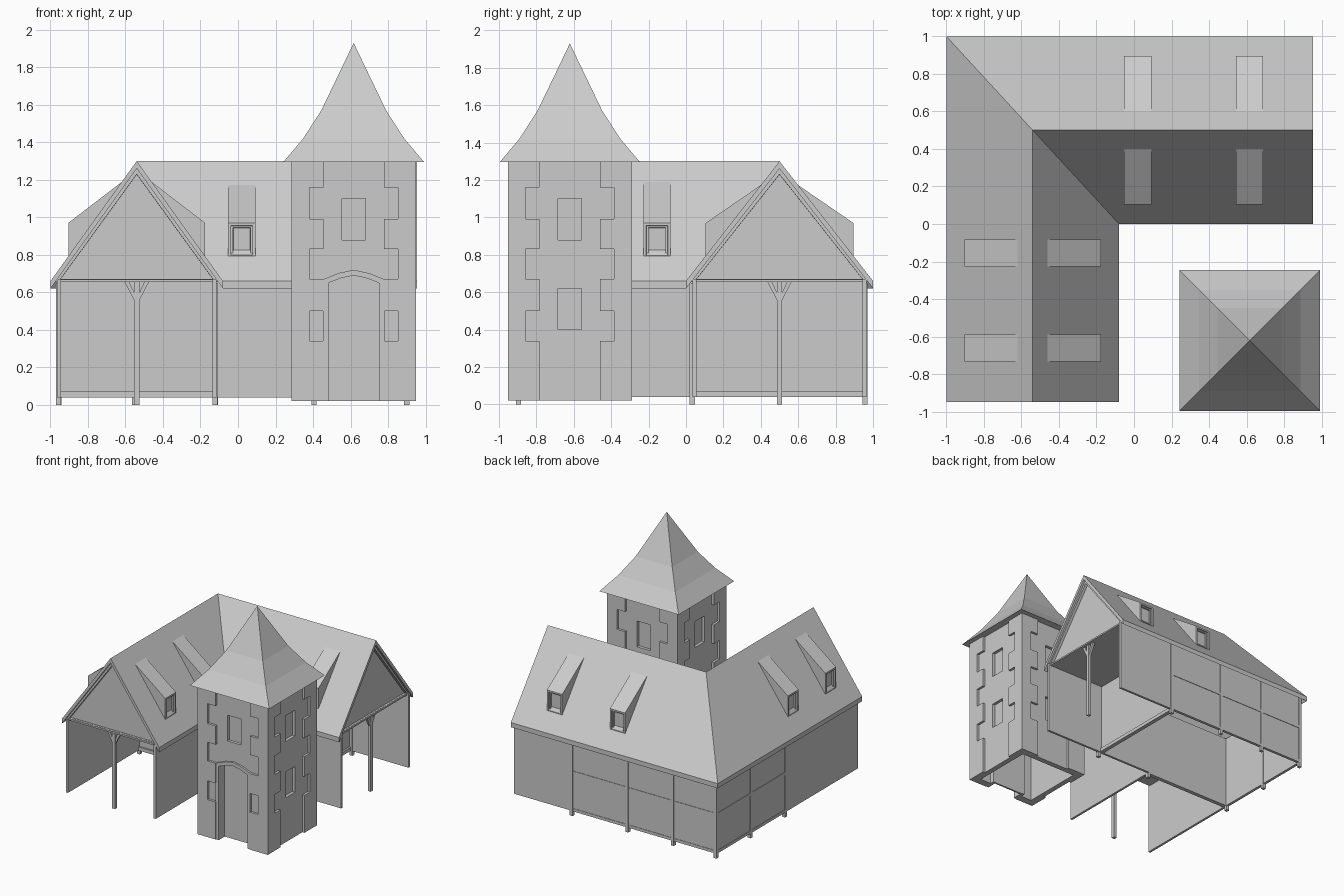
import bpy, bmesh
from mathutils import Vector

if "Cube" in bpy.data.objects:
    bpy.data.objects.remove(bpy.data.objects["Cube"])


def mesh(name, verts, faces, recess=None):
    """Mesh object; recess = (face index, [(inset, depth), ...])."""
    bm = bmesh.new()
    vs = [bm.verts.new(v) for v in verts]
    fs = [bm.faces.new([vs[i] for i in f]) for f in faces]
    bmesh.ops.recalc_face_normals(bm, faces=fs)
    if recess:
        for t, d in recess[1]:
            bmesh.ops.inset_region(bm, faces=[fs[recess[0]]], thickness=t, depth=d)
    me = bpy.data.meshes.new(name)
    bm.to_mesh(me)
    bm.free()
    ob = bpy.data.objects.new(name, me)
    bpy.context.collection.objects.link(ob)
    return ob


def prism(name, pts, vec, recess=None):
    n = len(pts)
    pts = [Vector(p) for p in pts]
    verts = pts + [p + Vector(vec) for p in pts]
    faces = [list(range(n)), list(range(2 * n - 1, n - 1, -1))]
    faces += [[i, (i + 1) % n, (i + 1) % n + n, i + n] for i in range(n)]
    return mesh(name, verts, faces, recess)


def box(name, a, b):
    (x0, y0, z0), (x1, y1, z1) = a, b
    return prism(name, [(x0, y0, z0), (x1, y0, z0), (x1, y1, z0), (x0, y1, z0)], (0, 0, z1 - z0))


EAVE, RIDGE, THICK = 0.66, 1.30, 0.04

# L-shaped roof, four sloping planes with a thin fascia
top = [(-1, -.95, EAVE), (-.54, -.95, RIDGE), (-.08, -.95, EAVE),
       (-1, 1, EAVE), (-.54, .5, RIDGE), (-.08, 0, EAVE),
       (.955, 1, EAVE), (.955, .5, RIDGE), (.955, 0, EAVE)]
planes = [(0, 1, 4, 3), (1, 2, 5, 4), (3, 4, 7, 6), (4, 5, 8, 7)]
rim = [0, 1, 2, 5, 8, 7, 6, 3]
low = [(x, y, z - THICK) for x, y, z in top]
mesh("main_roof", top + low,
     planes + [tuple(i + 9 for i in f[::-1]) for f in planes]
     + [(a, b, b + 9, a + 9) for a, b in zip(rim, rim[1:] + rim[:1])])

# Two wings: u across from the ridge, v outward along it
wings = [
    dict(tag="front", half=.46, end=.95, outer=-1, v_out=-.96, v_in=-.03, cross=-.03,
         dormers=(.155, .66), off=(.08, .365), to=lambda u, v, z: Vector((-.54 + u, -v, z))),
    dict(tag="side", half=.50, end=.955, outer=1, v_out=-.96, v_in=-.12, cross=.38,
         dormers=(.02, .615), off=(.10, .395), to=lambda u, v, z: Vector((v, .5 + u, z))),
]
for w in wings:
    to, tag, half, end = w["to"], w["tag"], w["half"], w["end"]
    slope = (RIDGE - EAVE) / half
    wall_u = half - .035

    def lbox(name, u0, u1, v0, v1, z0, z1):
        return box(f"{tag}_{name}", to(u0, v0, z0), to(u1, v1, z1))

    # Side walls, cross wall with sill, porch ceiling
    o = w["outer"]
    lbox("outer_wall", o * wall_u, o * (wall_u - .02), w["v_out"], end - .005, .04, .67)
    lbox("inner_wall", -o * wall_u, -o * (wall_u - .02), w["v_in"], end - .005, .04, .67)
    lbox("cross_wall", -wall_u, wall_u, w["cross"] - .01, w["cross"] + .01, .04, .67)
    lbox("sill", -wall_u, wall_u, w["cross"], w["cross"] + .025, .04, .07)
    lbox("porch_ceiling", -wall_u, wall_u, w["cross"], end - .03, .655, .67)

    # Gable with raised rafters around a sunken panel
    hb = (RIDGE - THICK - .655) / slope
    vg = end - .02
    prism(tag + "_gable", [to(-hb, vg, .655), to(hb, vg, .655), to(0, vg, RIDGE - THICK)],
          to(0, vg - .05, 0) - to(0, vg, 0), (0, [(.03, 0), (.001, -.025)]))

    # Porch post and its two braces
    vp = end - .055
    lbox("porch_post", -.014, .014, vp - .014, vp + .014, 0, .66)
    for s in (-1, 1):
        prism(tag + "_brace", [to(s * a, vp - .01, z) for a, z in
                               ((.01, .55), (.065, .655), (.04, .655), (.01, .59))],
              to(0, .02, 0) - to(0, 0, 0))

    # Shed dormers on both slopes, with sunken windows
    ob_, of = w["off"]
    for vc in w["dormers"]:
        for s in (-1, 1):
            prof = [(of, RIDGE - slope * of - .01), (of, .97),
                    (ob_, RIDGE - slope * ob_), (ob_, RIDGE - slope * ob_ - .03)]
            prism(tag + "_dormer", [to(s * u, vc - .072, z) for u, z in prof],
                  to(0, .144, 0) - to(0, 0, 0),
                  (2, [(.02, 0), (.002, -.012), (.014, 0), (.002, -.012)]))

# Timber posts standing on the ground
outer_x = [-.955, -.55, -.12, .405]
outer_y = [.955, .5, .035]
posts = [(x, .957) for x in outer_x] + [(-.957, y) for y in outer_y[1:]]
posts += [(-.123, .033), (.405, .033)]
for x, y in posts:
    box("timber_post", (x - .014, y - .014, 0), (x + .014, y + .014, .65))

# Horizontal rails between the posts
for z in (.04, .36):
    box("back_rail", (outer_x[0], .945, z), (outer_x[-1], .969, z + .024))
    box("left_rail", (-.969, outer_y[-1], z), (-.945, outer_y[0], z + .024))

# Tower
CX, CY, H, IN = .617, -.621, .332, .02
CORE = H - IN


def spin(k, x, y, z):
    for _ in range(k):
        x, y = -y, x
    return Vector((CX + x, CY + y, z))


def sbox(name, k, a, b):
    return box(name, spin(k, *a), spin(k, *b))


def arch(hw, zs, zt):
    rise = zt - zs
    return [(-hw, .02), (-hw, zs), (-hw / 2, zs + .65 * rise), (0, zt),
            (hw / 2, zs + .65 * rise), (hw, zs), (hw, .02)]


# Hollow tower body with window recesses and a doorway
body = sbox("tower_body", 0, (-CORE, -CORE, .02), (CORE, CORE, 1.3))
cutters = [sbox("cutter", 0, (-CORE + .045, -CORE + .045, -.1), (CORE - .045, CORE - .045, 1.27))]
for k in range(4):
    for z in ((.88,) if k == 0 else (.88, .40)):
        cutters.append(sbox("cutter", k, (-.063, -CORE - .05, z), (.063, -CORE + .025, z + .22)))
door_hole = [(x, z - .2 if z < .03 else z) for x, z in arch(.15, .66, .70)]
cutters.append(prism("cutter", [spin(0, x, -CORE - .05, z) for x, z in door_hole], (0, .15, 0)))
for c in cutters:
    m = body.modifiers.new("cut", "BOOLEAN")
    m.operation, m.solver, m.object = "DIFFERENCE", "EXACT", c
    c.hide_render = True
dg = bpy.context.evaluated_depsgraph_get()
cut_mesh = bpy.data.meshes.new_from_object(body.evaluated_get(dg))
body.modifiers.clear()
body.data = cut_mesh
for c in cutters:
    bpy.data.objects.remove(c)

# Door surround and sunken door
loop = arch(.163, .67, .72) + arch(.135, .65, .69)[::-1]
prism("door_surround", [spin(0, x, -H + .004, z) for x, z in loop], (0, .1, 0))
prism("door", [spin(0, x, -H + .085, z) for x, z in arch(.14, .655, .695)], (0, .015, 0))

# Alternating corner stones
levels = [.02, .34, .50, .67, .83, .99, 1.16, 1.3]
t = .045
for k in range(4):
    for i, (z0, z1) in enumerate(zip(levels, levels[1:])):
        a = .095 if i % 2 else .17
        ell = [(0, 0), (a, 0), (a, t), (t, t), (t, a), (0, a)]
        prism("corner_stone", [spin(k, -H + p, -H + q, z0) for p, q in ell], (0, 0, z1 - z0))

# Flared four-sided spire
rings = [(.375, 1.295), (.27, 1.42), (.173, 1.57)]
verts = [spin(k, -h, -h, z) for h, z in rings for k in range(4)] + [spin(0, 0, 0, 1.93)]
faces = [(3, 2, 1, 0)]
for r in range(2):
    faces += [(4 * r + k, 4 * r + (k + 1) % 4, 4 * r + 4 + (k + 1) % 4, 4 * r + 4 + k) for k in range(4)]
faces += [(8 + k, 8 + (k + 1) % 4, 12) for k in range(4)]
mesh("spire", verts, faces)
